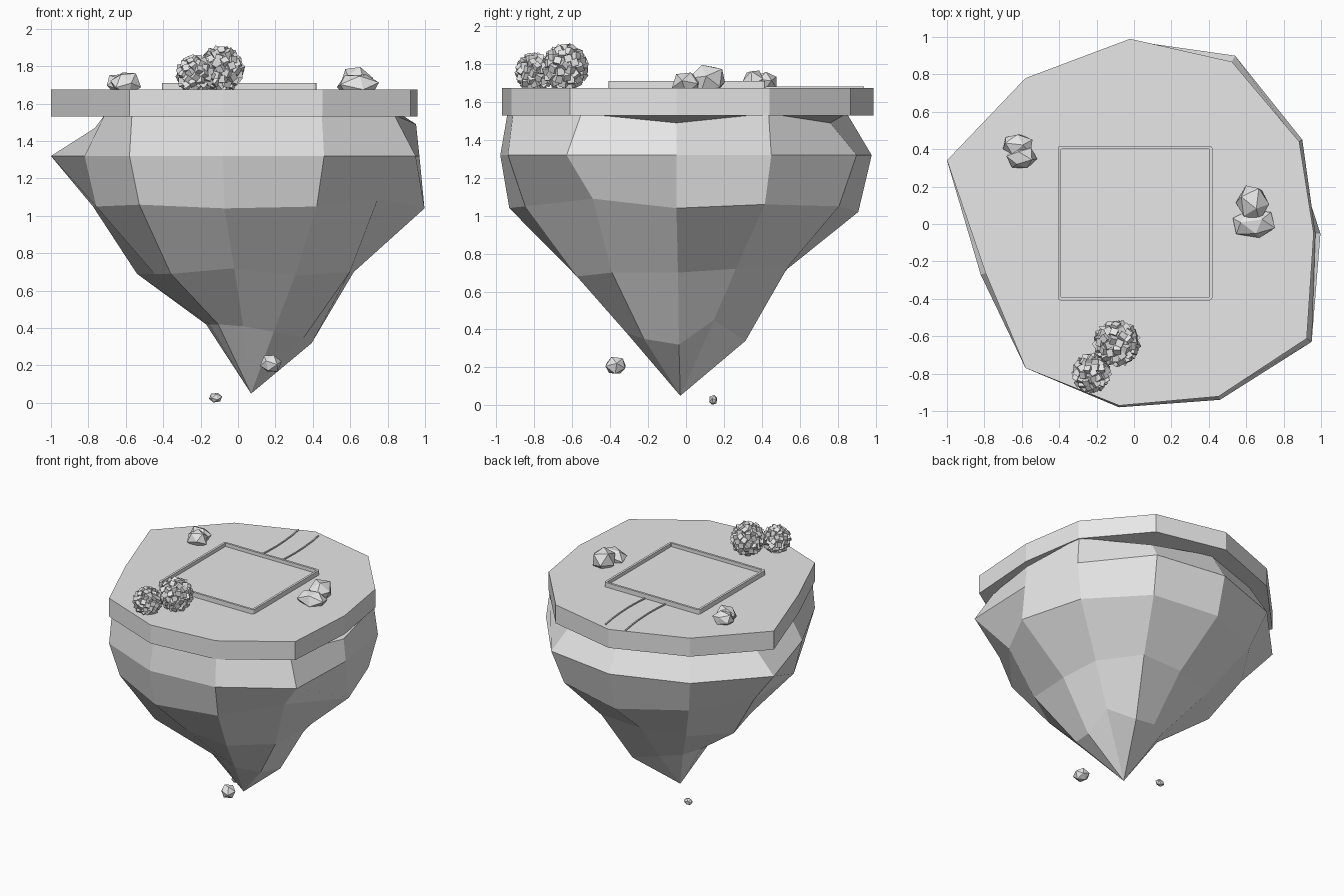
import bpy, bmesh, math, random
from mathutils import Vector, Euler

if "Cube" in bpy.data.objects:
    bpy.data.objects.remove(bpy.data.objects["Cube"])

random.seed(4)
grey = bpy.data.materials.new("plain_grey")
grey.diffuse_color = (0.8, 0.8, 0.8, 1)
grey.use_nodes = True
grey.node_tree.nodes["Principled BSDF"].inputs["Base Color"].default_value = grey.diffuse_color


def make(name, bm):
    bmesh.ops.recalc_face_normals(bm, faces=bm.faces[:])
    me = bpy.data.meshes.new(name)
    bm.to_mesh(me)
    bm.free()
    me.materials.append(grey)
    ob = bpy.data.objects.new(name, me)
    bpy.context.collection.objects.link(ob)
    return ob


def skin(bm, rings):
    """Join rings of vertices with quads."""
    n = len(rings[0])
    for a, b in zip(rings, rings[1:]):
        for i in range(n):
            j = (i + 1) % n
            bm.faces.new((a[i], a[j], b[j], b[i]))


# Island outline (11 sides) shared by the slab and the rock
tip = Vector((0.07, -0.03, 0.05))
outline = [(0.97, -0.05), (0.90, 0.45), (0.54, 0.90), (-0.02, 0.98),
           (-0.58, 0.78), (-1.0, 0.34), (-0.82, -0.27), (-0.58, -0.77),
           (-0.08, -0.98), (0.46, -0.94), (0.95, -0.63)]


def ring(bm, factors, heights):
    """Outline pulled towards the tip, one factor and height per corner."""
    out = []
    for (x, y), f, z in zip(outline, factors, heights):
        out.append(bm.verts.new((tip.x + (x - tip.x) * f,
                                 tip.y + (y - tip.y) * f, z)))
    return out


# Hanging rock
bm = bmesh.new()
rings = [
    ring(bm, [.98, .97, .85, .87, .88, .78, .88, .98, .96, .97, .87],
         [1.49, 1.54, 1.49, 1.54, 1.53, 1.47, 1.54, 1.54, 1.54, 1.54, 1.54]),
    ring(bm, [1] * 11, [1.32] * 11),
    ring(bm, [1.03, .93, .90, .93, .88, .79, .93, .92, .95, .90, .77],
         [1.04, 1.06, 1.05, 1.02, 1.05, 1.05, 1.05, 1.06, 1.04, 1.05, 1.09]),
    ring(bm, [.61, .61, .61, .56, .58, .57, .58, .66, .60, .60, .60],
         [.70, .72, .73, .72, .70, .69, .69, .69, .72, .68, .70]),
    ring(bm, [.36, .37, .37, .30, .27, .225, .25, .27, .28, .31, .32],
         [.32, .45, .34, .39, .41, .42, .42, .42, .41, .38, .35]),
]
skin(bm, rings)
bm.faces.new(rings[0])
t = bm.verts.new(tip)
for i in range(11):
    bm.faces.new((rings[-1][i], rings[-1][(i + 1) % 11], t))
make("hanging_rock", bm)

# Ground slab
bm = bmesh.new()
inset = [.99, .98, .965, 1.01, 1, 1, .97, 1, .99, .98, .97]
low, high = ring(bm, inset, [1.53] * 11), ring(bm, inset, [1.675] * 11)
skin(bm, [low, high])
bm.faces.new(low)
bm.faces.new(high)
make("ground_slab", bm)


# Square curb with softened corners
def rounded(bm, half, r, z):
    out = []
    for k in range(4):
        a0 = k * math.pi / 2
        sx, sy = [(1, 1), (-1, 1), (-1, -1), (1, -1)][k]
        for s in range(4):
            a = a0 + s * math.pi / 6
            out.append(bm.verts.new((0.006 + sx * (half - r) + r * math.cos(a),
                                     0.005 + sy * (half - r) + r * math.sin(a), z)))
    return out


bm = bmesh.new()
skin(bm, [rounded(bm, .413, .015, 1.67), rounded(bm, .413, .015, 1.711),
          rounded(bm, .396, .004, 1.711), rounded(bm, .396, .004, 1.67)])
make("plot_curb", bm)
bm = bmesh.new()
bm.faces.new(rounded(bm, .397, .004, 1.684))
make("plot_floor", bm)


# Path edge lines: thin curved strips
def strip(name, pts, width=0.010):
    bm = bmesh.new()
    rows = []
    for x, y in pts:
        rows.append([bm.verts.new((x + s * width / 2, y, z))
                     for s, z in ((-1, 1.67), (-1, 1.683), (1, 1.683), (1, 1.67))])
    skin(bm, rows)
    bm.faces.new(rows[0])
    bm.faces.new(rows[-1])
    make(name, bm)


bend = [(-.027, .94), (-.010, .84), (0, .73), (.005, .61), (.002, .51), (-.005, .42)]
strip("path_edge_left", [(x - .107, y) for x, y in bend])
strip("path_edge_right", [(x + .067, y) for x, y in bend])


# Faceted stones
def stone(name, loc, size, turn, jitter=0.1):
    bm = bmesh.new()
    bmesh.ops.create_icosphere(bm, subdivisions=1, radius=1)
    rot = Euler(turn).to_matrix()
    for v in bm.verts:
        p = rot @ (v.co * random.uniform(1 - jitter, 1 + jitter))
        v.co = Vector(loc) + Vector(p[i] * size[i] for i in range(3))
    make(name, bm)


stone("left_stone_back", (-.625, .425, 1.705), (.09, .065, .06), (.2, .3, .5))
stone("left_stone_front", (-.60, .355, 1.705), (.08, .065, .07), (.7, .1, 1.2))
stone("right_stone_back", (.635, .11, 1.715), (.09, .105, .09), (.3, .2, .1))
stone("right_stone_front", (.64, .005, 1.70), (.12, .08, .07), (.1, .5, .8))
stone("floating_stone_large", (.175, -.37, .21), (.058, .06, .055), (.5, .2, .3))
stone("floating_stone_small", (-.12, .143, .028), (.037, .024, .028), (.1, .4, .9), 0)


# Leafy bushes: round core studded with little turned blocks
def bush(name, centre, radius, count, block):
    bm = bmesh.new()
    bmesh.ops.create_icosphere(bm, subdivisions=2, radius=radius)
    for i in range(count):
        z = 1 - 2 * (i + .5) / count
        a = i * math.pi * (3 - math.sqrt(5))
        s = math.sqrt(1 - z * z)
        d = Vector((s * math.cos(a), s * math.sin(a), z))
        cube = bmesh.ops.create_cube(bm, size=block)["verts"]
        rot = Euler([random.uniform(0, math.pi) for _ in range(3)]).to_matrix()
        for v in cube:
            v.co = rot @ v.co + d * radius * .97
    for v in bm.verts:
        v.co += Vector(centre)
    make(name, bm)


bush("bush_large", (-.092, -.637, 1.785), .103, 75, .038)
bush("bush_small", (-.228, -.797, 1.757), .085, 65, .034)
